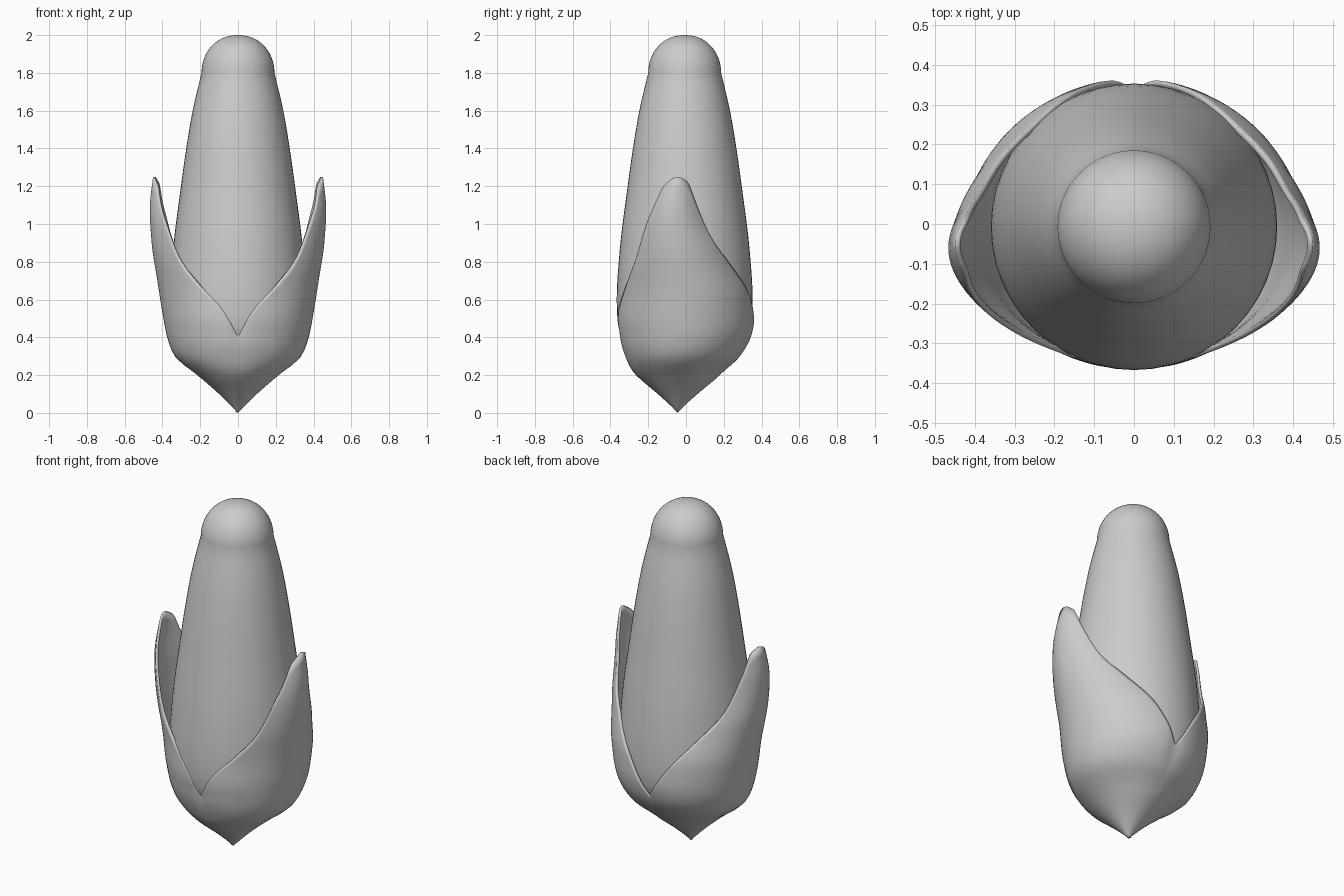
import bpy, bmesh
from math import sin, cos, pi, exp, radians

cube = bpy.data.objects.get("Cube")
if cube:
    bpy.data.objects.remove(cube)


def material(name, rgb):
    m = bpy.data.materials.new(name)
    m.use_nodes = True
    m.diffuse_color = (*rgb, 1)
    m.node_tree.nodes["Principled BSDF"].inputs["Base Color"].default_value = (*rgb, 1)
    return m


grey = material("plain grey", (0.6, 0.6, 0.6))


def curve(points):
    """Smooth monotone interpolation through (position, value) points."""
    xs, ys = zip(*points)
    n = len(xs)
    d = [(ys[i + 1] - ys[i]) / (xs[i + 1] - xs[i]) for i in range(n - 1)]
    inner = [2 * p * q / (p + q) if p * q > 0 else 0 for p, q in zip(d, d[1:])]
    m = [d[0]] + inner + [d[-1]]

    def at(x):
        x = min(max(x, xs[0]), xs[-1])
        i = max(k for k in range(n - 1) if xs[k] <= x)
        h = xs[i + 1] - xs[i]
        t = (x - xs[i]) / h
        return (ys[i] + h * t * m[i]
                + (3 * (ys[i + 1] - ys[i]) - h * (2 * m[i] + m[i + 1])) * t * t
                + (h * (m[i] + m[i + 1]) - 2 * (ys[i + 1] - ys[i])) * t ** 3)
    return at


def grid_object(name, rows, cols, point, angle):
    """Surface over a grid; collapsed poles and seams are welded."""
    bm = bmesh.new()
    g = [[bm.verts.new(point(j / rows, i / cols)) for i in range(cols + 1)]
         for j in range(rows + 1)]
    for j in range(rows):
        for i in range(cols):
            bm.faces.new((g[j][i], g[j][i + 1], g[j + 1][i + 1], g[j + 1][i]))
    bmesh.ops.remove_doubles(bm, verts=bm.verts, dist=0.0002)
    me = bpy.data.meshes.new(name)
    bm.to_mesh(me)
    bm.free()
    me.materials.append(grey)
    ob = bpy.data.objects.new(name, me)
    bpy.context.collection.objects.link(ob)
    bpy.ops.object.select_all(action="DESELECT")
    ob.select_set(True)
    bpy.context.view_layer.objects.active = ob
    bpy.ops.object.shade_smooth_by_angle(angle=radians(angle))
    return ob


# Cob: tapered column with a domed top
cob_radius = curve([(0.2, 0.1), (0.3, 0.26), (0.4, 0.335), (0.5, 0.357), (0.6, 0.36),
                    (0.85, 0.345), (1.2, 0.302), (1.4, 0.274), (1.6, 0.24), (1.8, 0.193)])


def cob_point(v, u):
    if v < 0.6:
        z = 0.2 + 1.6 * v / 0.6
        r = cob_radius(z)
    else:
        a = (v - 0.6) / 0.4 * pi / 2
        z = 1.8 + 0.2 * sin(a)
        r = 0.193 * cos(a) ** 0.92 if v < 1 else 0
    t = u * 2 * pi
    return (r * sin(t), -0.007 - r * cos(t), z)


grid_object("cob", 40, 48, cob_point, 40)

# Husk: one leaf from front notch to back notch, mirrored and thickened
half_width = curve([(0, 0), (0.03, 0.03), (0.1, 0.1), (0.2, 0.215), (0.3, 0.335), (0.4, 0.375),
                    (0.5, 0.395), (0.7, 0.427), (0.9, 0.457), (1.08, 0.467), (1.25, 0.45)])
half_depth = curve([(0, 0), (0.03, 0.028), (0.1, 0.105), (0.2, 0.222), (0.3, 0.306), (0.4, 0.35),
                    (0.5, 0.366), (0.6, 0.362), (0.8, 0.33), (1.05, 0.253), (1.25, 0.18)])
centre = curve([(0, -0.045), (0.2, -0.043), (0.3, -0.018), (0.45, 0), (0.6, 0),
                (0.8, -0.03), (1.05, -0.06), (1.25, -0.05)])
rim = curve([(0, 0.4), (7, 0.49), (14, 0.565), (28, 0.67), (43, 0.8), (59, 1.05), (72, 1.21),
             (92, 1.25), (108, 1.225), (122, 1.07), (130, 0.91), (145, 0.76), (160, 0.62),
             (180, 0.4)])


def husk_point(v, u):
    deg = 180 * u
    z = rim(deg) * v ** 1.2
    t = radians(deg)
    # Shallow crease where the two leaves meet
    crease = 1 - 0.025 * exp(-(min(deg, 180 - deg) / 6) ** 2) * min(1, z / 0.4) ** 3
    return (half_width(z) * sin(t) * crease,
            centre(z) - half_depth(z) * cos(t) * crease, z)


husk = grid_object("husk_leaves", 30, 72, husk_point, 50)
mirror = husk.modifiers.new("Other leaf", "MIRROR")
mirror.use_clip = True
mirror.merge_threshold = 0.001
shell = husk.modifiers.new("Leaf thickness", "SOLIDIFY")
shell.thickness = 0.014
shell.offset = -1
